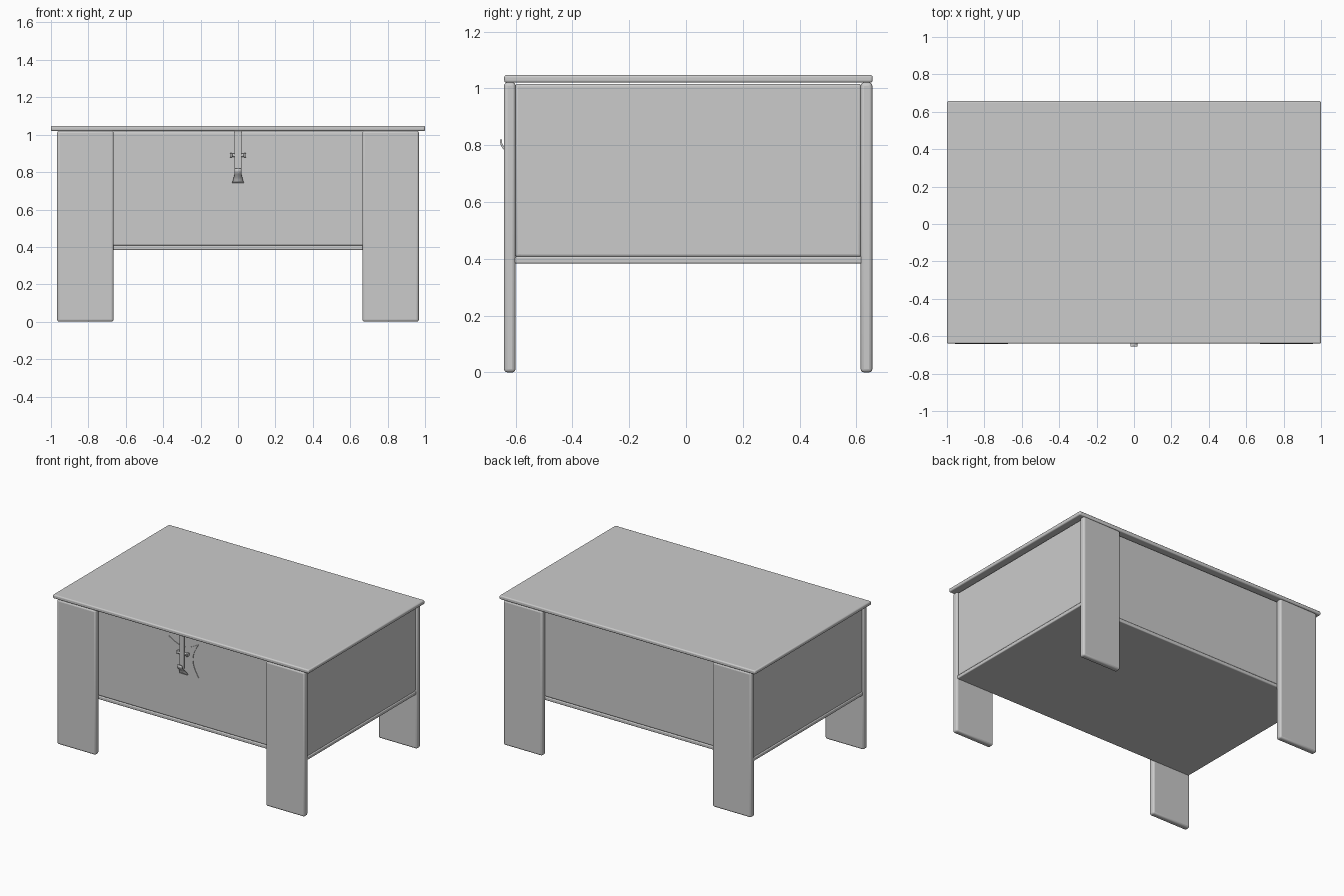
import bpy, bmesh, math

if "Cube" in bpy.data.objects:
    bpy.data.objects.remove(bpy.data.objects["Cube"])


def finish(ob, bevel=0.0, segments=3):
    if bevel:
        m = ob.modifiers.new("rounded_edges", 'BEVEL')
        m.width, m.segments = bevel, segments
    bpy.ops.object.select_all(action='DESELECT')
    ob.select_set(True)
    bpy.context.view_layer.objects.active = ob
    bpy.ops.object.shade_smooth_by_angle(angle=math.radians(35))
    return ob


def board(name, x, y, z, bevel=0.006):
    """Rounded board from (min, max) ranges."""
    bpy.ops.mesh.primitive_cube_add(size=1, location=[sum(r) / 2 for r in (x, y, z)])
    ob = bpy.context.object
    ob.name = name
    ob.scale = [r[1] - r[0] for r in (x, y, z)]
    bpy.ops.object.transform_apply(location=False, rotation=False, scale=True)
    return finish(ob, bevel)


def mesh_object(name, bm):
    bmesh.ops.recalc_face_normals(bm, faces=bm.faces)
    me = bpy.data.meshes.new(name)
    bm.to_mesh(me)
    bm.free()
    ob = bpy.data.objects.new(name, me)
    bpy.context.collection.objects.link(ob)
    return ob


FRONT, BACK = -0.602, 0.618   # outer faces of the chest box
SIDE = 0.957

# Lid and floor
board("lid", (-1, 1), (-0.64, 0.657), (1.02, 1.047), 0.008)
board("floor_board", (-0.96, 0.96), (FRONT - 0.004, BACK + 0.004), (0.383, 0.408), 0.006)

# Walls of the hollow chest
T = 0.03
board("front_panel", (-SIDE, SIDE), (FRONT, FRONT + T), (0.406, 1.016), 0.01)
board("back_panel", (-SIDE, SIDE), (BACK - T, BACK), (0.406, 1.016), 0.01)
for s, side in ((-1, "left"), (1, "right")):
    board(side + "_panel", sorted((s * SIDE, s * (SIDE - T))),
          (FRONT, BACK), (0.406, 1.016), 0.01)

# Broad plank legs
for s, side in ((-1, "left"), (1, "right")):
    x = sorted((s * 0.665, s * 0.967))
    board(f"front_leg_{side}", x, (-0.641, -0.600), (0, 1.021), 0.012)
    board(f"back_leg_{side}", x, (0.615, 0.656), (0, 1.021), 0.012)

# Latch back plate: four points with hollow sides
bm = bmesh.new()
cx, cz, w, h, dip = 0.0, 0.86, 0.116, 0.118, 0.045
corners = [(-w, -h), (w, -h), (w, h), (-w, h)]
N = 10
outline = []
for i in range(4):
    a, b = corners[i], corners[(i + 1) % 4]
    for k in range(N):
        t = k / N
        px, pz = a[0] + (b[0] - a[0]) * t, a[1] + (b[1] - a[1]) * t
        pull = dip * math.sin(math.pi * t)
        if i % 2 == 0:
            pz -= math.copysign(pull, pz)
        else:
            px -= math.copysign(pull, px)
        outline.append(bm.verts.new((cx + px, FRONT - 0.004, cz + pz)))
face = bm.faces.new(outline)
new = bmesh.ops.extrude_face_region(bm, geom=[face])['geom']
bmesh.ops.translate(bm, vec=(0, 0.006, 0), verts=[v for v in new if isinstance(v, bmesh.types.BMVert)])
finish(mesh_object("latch_plate", bm))

# Hasp strap hanging from the lid and its hinge pin
board("latch_strap", (-0.019, 0.019), (-0.630, -0.620), (0.79, 1.025), 0.003)
bpy.ops.mesh.primitive_cylinder_add(vertices=20, radius=0.01, depth=0.088,
                                    location=(0, -0.616, 0.89), rotation=(0, math.pi / 2, 0))
pin = bpy.context.object
pin.name = "latch_pin"
finish(pin, 0.002, 2)
for s in (-1, 1):
    board("pin_bracket", sorted((s * 0.03, s * 0.044)), (-0.628, -0.603), (0.879, 0.901), 0.003)

# Hook: flared foot on the plate, curling out and up: (y, z, half width)
path = [(-0.605, 0.742, 0.031), (-0.612, 0.757, 0.026), (-0.625, 0.774, 0.022),
        (-0.642, 0.790, 0.018), (-0.650, 0.803, 0.018), (-0.652, 0.820, 0.018)]
bm = bmesh.new()
rows = [[bm.verts.new((-hw, y, z)), bm.verts.new((hw, y, z))] for y, z, hw in path]
for a, b in zip(rows, rows[1:]):
    bm.faces.new((a[0], a[1], b[1], b[0]))
hook = mesh_object("latch_hook", bm)
m = hook.modifiers.new("thickness", 'SOLIDIFY')
m.thickness, m.offset = 0.007, 0
finish(hook)
